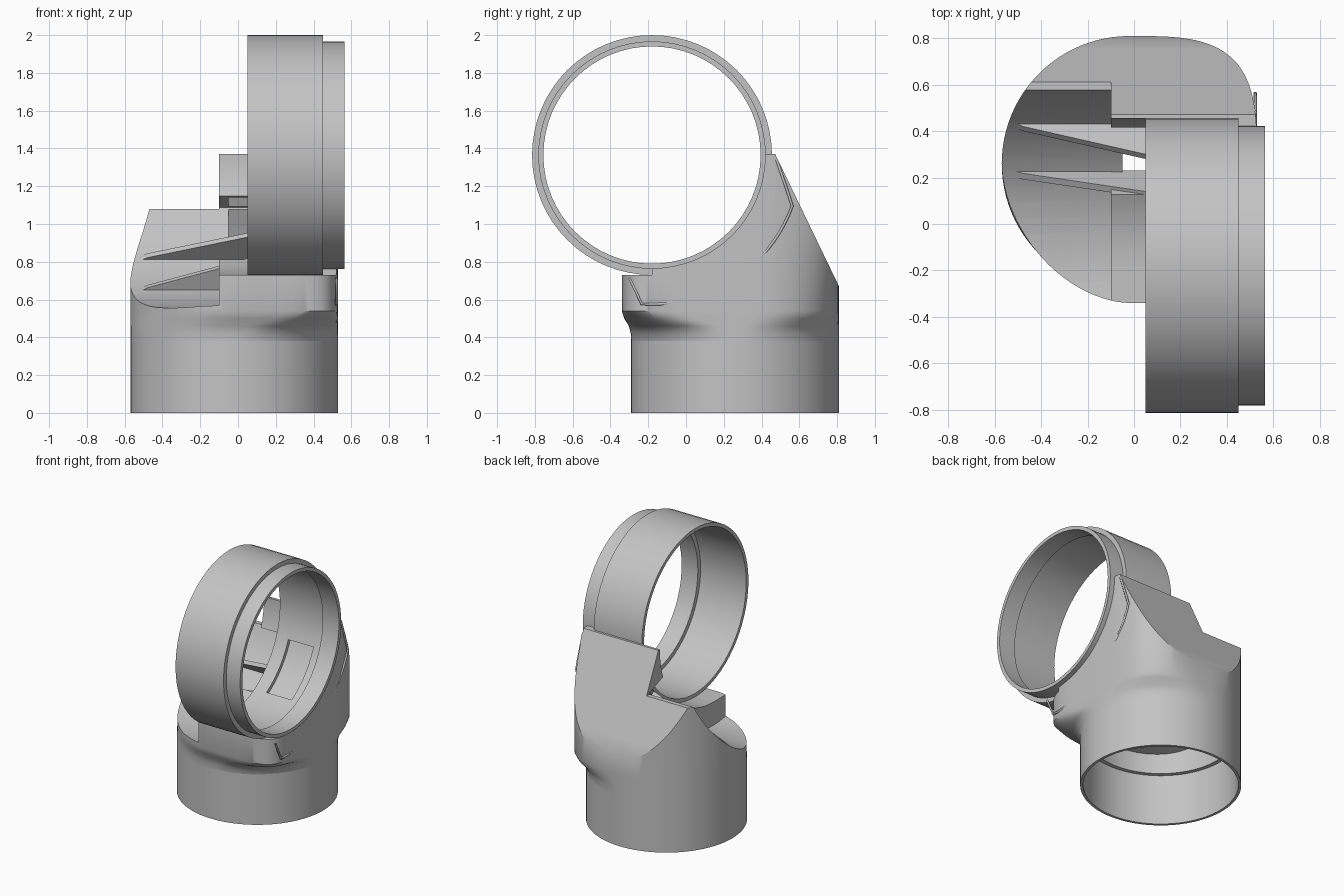
import bpy, bmesh
from math import sin, cos, pi, radians
from mathutils import Vector

cube = bpy.data.objects.get("Cube")
if cube:
    bpy.data.objects.remove(cube, do_unlink=True)

grey = bpy.data.materials.new("plain grey")
grey.use_nodes = True
grey.diffuse_color = (0.55, 0.55, 0.55, 1)
grey.node_tree.nodes["Principled BSDF"].inputs["Base Color"].default_value = (0.55, 0.55, 0.55, 1)

RY, RZ = -0.18, 1.365      # ring axis (runs along x)
PX, PY = -0.02, 0.26       # pipe axis (runs along z)
PIPE_R = 0.55


def skin(name, rows, closed=False):
    """Bridge equal-length point loops; cap the ends, or join last to first."""
    bm = bmesh.new()
    loops = [[bm.verts.new(p) for p in row] for row in rows]
    n = len(loops[0])
    pairs = list(zip(loops, loops[1:])) + ([(loops[-1], loops[0])] if closed else [])
    for a, b in pairs:
        for i in range(n):
            j = (i + 1) % n
            bm.faces.new((a[i], a[j], b[j], b[i]))
    if not closed:
        bm.faces.new(loops[0])
        bm.faces.new(loops[-1])
    bmesh.ops.recalc_face_normals(bm, faces=bm.faces)
    mesh = bpy.data.meshes.new(name)
    bm.to_mesh(mesh)
    bm.free()
    mesh.materials.append(grey)
    obj = bpy.data.objects.new(name, mesh)
    bpy.context.collection.objects.link(obj)
    return obj


def prism(name, yz, x0, x1):
    return skin(name, [[(x, y, z) for y, z in yz] for x in (x0, x1)])


def arc(r, a0, a1, n):
    return [(RY + r * cos(radians(a0 + (a1 - a0) * i / n)),
             RZ + r * sin(radians(a0 + (a1 - a0) * i / n))) for i in range(n + 1)]


def disc(r, x0, x1):
    return prism("disc_cutter", arc(r, 0, 360, 72)[:-1], x0, x1)


def sector(r0, r1, a0, a1, x0, x1):
    return prism("sector_cutter", arc(r0, a0, a1, 16) + arc(r1, a1, a0, 16), x0, x1)


def cut(obj, *cutters):
    for c in cutters:
        c.hide_render = True
        mod = obj.modifiers.new("cut", 'BOOLEAN')
        mod.operation, mod.solver, mod.object = 'DIFFERENCE', 'EXACT', c
        bpy.context.view_layer.objects.active = obj
        bpy.ops.object.modifier_apply(modifier=mod.name)
        bpy.data.objects.remove(c, do_unlink=True)


def back_slope(inset):
    pts = [(0.834, 0.62), (0.40, 1.52), (1.5, 1.52), (1.5, 0.62)]
    return prism("slope_cutter", [(y - inset, z) for y, z in pts], -1, 1)


def circle(r, z, n=96):
    return [(PX + r * cos(2 * pi * i / n), PY + r * sin(2 * pi * i / n), z) for i in range(n)]


def plan(t, z, n=96):
    """Blend from the round pipe (t=0) to the boxy upper outline (t=1)."""
    pts = []
    for i, base in enumerate(circle(PIPE_R, z, n)):
        c, s = cos(2 * pi * i / n), sin(2 * pi * i / n)
        if s >= 0:
            e = 3.4 if c > 0 else 2
        else:
            e = 7 if c > 0 else 1.8
        x = PIPE_R * abs(c) ** (2 / e) * (1 if c > 0 else -1)
        y = (PIPE_R if s >= 0 else 0.6) * abs(s) ** (2 / e) * (1 if s > 0 else -1)
        pts.append(Vector(base).lerp(Vector((PX + x, PY + y, z)), t))
    return pts


# Inlet pipe: thin open tube
inlet_pipe = skin("inlet_pipe", [circle(PIPE_R, 0), circle(PIPE_R, 0.38),
                                 circle(0.53, 0.38), circle(0.53, 0)], closed=True)

# Elbow body: round base blending to a boxy top, sloped back, scooped for the ring
levels = [(0, 0.38), (0.05, 0.42), (0.25, 0.46), (0.75, 0.5), (1, 0.54), (1, 1.37)]
elbow_body = skin("elbow_body", [plan(t, z) for t, z in levels])
cut(elbow_body,
    back_slope(0),
    disc(0.81, -1, -0.1),
    prism("shoulder_cutter", [(-1, 1.08), (1, 1.08), (1, 2), (-1, 2)], -1, -0.1),
    disc(0.634, -0.2, 0.45),
    disc(0.598, 0.4, 1),
    prism("front_cutter", [(-1, 0.73), (RY, 0.73), (RY, 2), (-1, 2)], -0.2, 1))

# Hollow inside, kept clear of the scoop and ring seat
cavity = skin("cavity_cutter", [circle(0.5, 0.3), circle(0.5, 1.3)])
cut(cavity, back_slope(0.04), disc(0.835, -1, -0.05), disc(0.66, -0.2, 1))
cut(elbow_body, cavity, sector(0.6, 0.808, -61, -20, -0.15, 0.06))

# Outlet ring with a stepped-in flange and an air slot
profile = [(0.05, 0.635), (0.45, 0.635), (0.45, 0.602), (0.565, 0.602),
           (0.565, 0.575), (0.43, 0.575), (0.43, 0.608), (0.05, 0.608)]
outlet_ring = skin("outlet_ring", [[(x, y, z) for y, z in arc(r, 0, 360, 64)[:-1]]
                                   for x, r in profile], closed=True)
cut(outlet_ring, sector(0.5, 0.7, -60, -22, 0.15, 0.36))

# Guide fins rising from the scoop to the ring
for name, angle in (("upper_fin", -42), ("lower_fin", -61)):
    out = Vector((0, cos(radians(angle)), sin(radians(angle))))
    side = Vector((0, -out.z, out.y))
    wedge = [(-0.52, 0.82), (-0.48, 0.795), (0.06, 0.63), (0.06, 0.82)]
    skin(name, [[Vector((x, RY, RZ)) + out * r + side * s for x, r in wedge]
                for s in (-0.015, 0.015)])

# Thin lip line on the outlet side
path = [(0.48, 1.34), (0.545, 1.15)] + arc(0.79, -20, -94, 20) + [(-0.3, 0.715)]
curve = bpy.data.curves.new("side_lip", 'CURVE')
curve.dimensions = '3D'
curve.bevel_depth = 0.008
curve.bevel_resolution = 1
spline = curve.splines.new('POLY')
spline.points.add(len(path) - 1)
for point, (y, z) in zip(spline.points, path):
    point.co = (0.522, y, z, 1)
curve.materials.append(grey)
bpy.context.collection.objects.link(bpy.data.objects.new("side_lip", curve))

# Smooth the round surfaces, keep edges sharp
bpy.ops.object.select_all(action='DESELECT')
for obj in (inlet_pipe, elbow_body, outlet_ring):
    obj.select_set(True)
bpy.context.view_layer.objects.active = elbow_body
bpy.ops.object.shade_smooth_by_angle(angle=radians(30))
